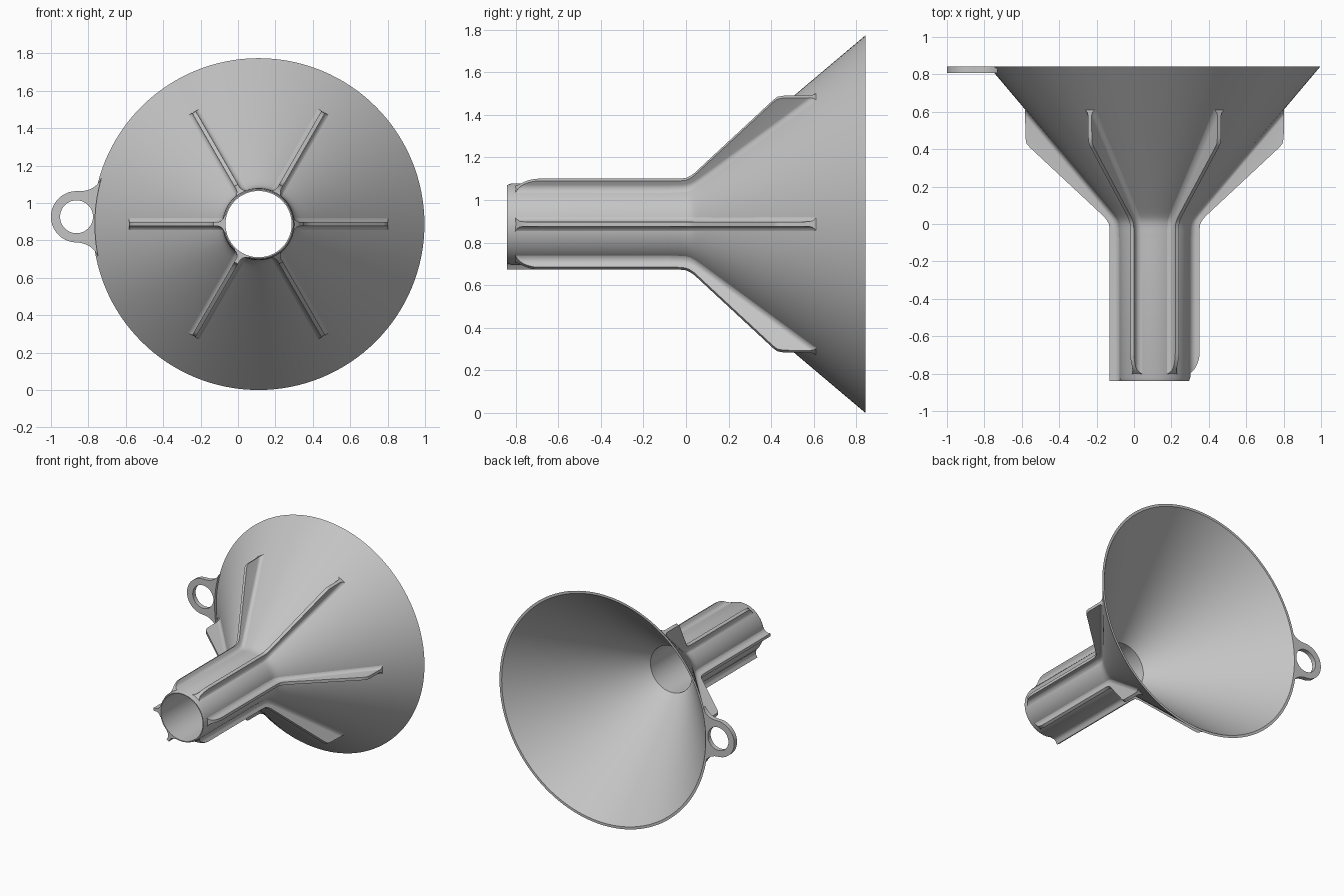
import bpy, bmesh, math
from mathutils import Vector

if "Cube" in bpy.data.objects:
    bpy.data.objects.remove(bpy.data.objects["Cube"])

CX, CZ = 0.11, 0.887           # funnel axis, running along y
BACK, END = 0.843, -0.84       # wide rim and spout tip
TUBE, BORE, RIM = 0.191, 0.177, 0.887
SLOPE = 0.845

grey = bpy.data.materials.new("plain grey")
grey.use_nodes = True
grey.diffuse_color = (0.55, 0.55, 0.55, 1)
grey.node_tree.nodes["Principled BSDF"].inputs["Base Color"].default_value = (0.55, 0.55, 0.55, 1)


def finish(name, bm, angle=35):
    bmesh.ops.recalc_face_normals(bm, faces=bm.faces)
    mesh = bpy.data.meshes.new(name)
    bm.to_mesh(mesh)
    bm.free()
    mesh.materials.append(grey)
    obj = bpy.data.objects.new(name, mesh)
    bpy.context.collection.objects.link(obj)
    bpy.ops.object.select_all(action='DESELECT')
    obj.select_set(True)
    bpy.context.view_layer.objects.active = obj
    bpy.ops.object.shade_smooth_by_angle(angle=math.radians(angle))
    return obj


def loft(bm, rings, closed):
    """Join rings of points with quads; each ring is a closed loop."""
    rows = [[bm.verts.new(p) for p in ring] for ring in rings]
    pairs = list(zip(rows, rows[1:])) + ([(rows[-1], rows[0])] if closed else [])
    for a, b in pairs:
        for i in range(len(a)):
            j = (i + 1) % len(a)
            bm.faces.new((a[i], a[j], b[j], b[i]))
    if not closed:
        bm.faces.new(rows[0])
        bm.faces.new(rows[-1])


def around(r, angle, y):
    return Vector((CX + r * math.cos(angle), y, CZ + r * math.sin(angle)))


def skin(y):
    """Outer radius of spout and cone, blended at the neck."""
    cone = RIM - SLOPE * (BACK - y)
    return TUBE + (cone - TUBE + math.sqrt((cone - TUBE) ** 2 + 0.0004)) / 2 if y > -0.08 else TUBE


# Funnel body: hollow spout and cone, turned around the axis
outer = [(END, 0.184), (END + 0.02, TUBE), (-0.08, TUBE)]
outer += [(y / 100, skin(y / 100)) for y in range(-6, 12, 2)]
outer += [(0.4, skin(0.4)), (BACK, RIM)]
inner = [(BACK, RIM - 0.019), (0.022, BORE), (END, BORE)]
SEGMENTS = 128
body = bmesh.new()
loft(body, [[around(r, math.tau * i / SEGMENTS, y) for y, r in outer + inner]
            for i in range(SEGMENTS)], True)
finish("funnel_body", body, 30)

# Ribs: six thin fins with filleted roots
CREST = [(END, 0.24), (-0.03, 0.24), (0, 0.244), (0.03, 0.26),
         (0.41, 0.667), (0.43, 0.684), (0.46, 0.69), (0.61, 0.692)]
HALF, FILLET, STEPS = 0.011, 0.032, 8


def crest(y, rounded):
    for (y0, r0), (y1, r1) in zip(CREST, CREST[1:]):
        if y <= y1:
            r = r0 + (r1 - r0) * (y - y0) / (y1 - y0)
            break
    if rounded and y < -0.69:
        r = 0.09 + math.sqrt(max(0, 0.15 ** 2 - (y + 0.69) ** 2))
    return r


def rib_section(y, angle, rounded):
    base = skin(y) - 0.002
    height = max(crest(y, rounded) - base, 0.001)
    side = []
    for i in range(STEPS + 1):
        d = min(height, FILLET) * (i / STEPS) ** 1.5
        width = HALF + FILLET - math.sqrt(FILLET ** 2 - (FILLET - d) ** 2)
        side.append((width, base + d))
    side.append((side[-1][0], base + height + 0.0005))
    # buried root inside the wall
    side.insert(0, (side[0][0], base - 0.006))
    loop = side + [(-w, r) for w, r in reversed(side)]
    return [around(r, angle + math.asin(w / r), y) for w, r in loop]


for k in range(6):
    rounded = k not in (3, 4)
    start = -0.803 if rounded else END
    stations = {start, 0.61, 0.41, 0.43, 0.46, -0.69, -0.08, 0.595, 0.58, 0.55, 0.5}
    stations |= {i / 100 for i in range(-6, 12, 2)}
    if rounded:
        stations |= {-0.69 - 0.15 * math.sin(i * math.pi / 24) for i in range(1, 12)
                     if -0.69 - 0.15 * math.sin(i * math.pi / 24) > start}
    rib = bmesh.new()
    loft(rib, [rib_section(y, k * math.pi / 3, rounded) for y in sorted(stations)], False)
    finish("rib_%d" % (k + 1), rib, 40)

# Hanging loop: flat eyelet blending into the rim
REACH, EYE, HOLE, THICK = 0.974, 0.137, 0.088, 0.035
TILT = math.radians(-2.3)
HOLD = RIM - 0.012


def curve_side():
    p0, p1 = Vector((0, EYE)), Vector((0.09, EYE))
    p2 = Vector((REACH - math.sqrt(HOLD ** 2 - 0.21 ** 2), 0.21))
    return [p0.lerp(p1, t / 10).lerp(p1.lerp(p2, t / 10), t / 10) for t in range(11)]


def place(p, y):
    u, v = p[0] - REACH, p[1]
    return Vector((CX + u * math.cos(TILT) - v * math.sin(TILT), y,
                   CZ + u * math.sin(TILT) + v * math.cos(TILT)))


flare = curve_side()
outline = [(EYE * math.cos(a), EYE * math.sin(a))
           for a in (math.pi / 2 + math.pi * i / 32 for i in range(1, 32))]
outline += [(p.x, -p.y) for p in flare]
for i in range(1, 16):
    v = -0.21 + 0.42 * i / 16
    outline.append((REACH - math.sqrt(HOLD ** 2 - v * v), v))
outline += [tuple(p) for p in reversed(flare)]
hole = [(HOLE * math.cos(math.tau * i / 48), HOLE * math.sin(math.tau * i / 48)) for i in range(48)]

eyelet = bmesh.new()
edges = []
for path in (outline, hole):
    verts = [eyelet.verts.new(place(p, BACK)) for p in path]
    edges += [eyelet.edges.new((verts[i - 1], verts[i])) for i in range(len(verts))]
bmesh.ops.triangle_fill(eyelet, edges=edges, use_beauty=True)
extruded = bmesh.ops.extrude_face_region(eyelet, geom=eyelet.faces[:], use_keep_orig=True)
moved = [g for g in extruded["geom"] if isinstance(g, bmesh.types.BMVert)]
bmesh.ops.translate(eyelet, verts=moved, vec=(0, -THICK, 0))
finish("hanging_loop", eyelet, 30)
